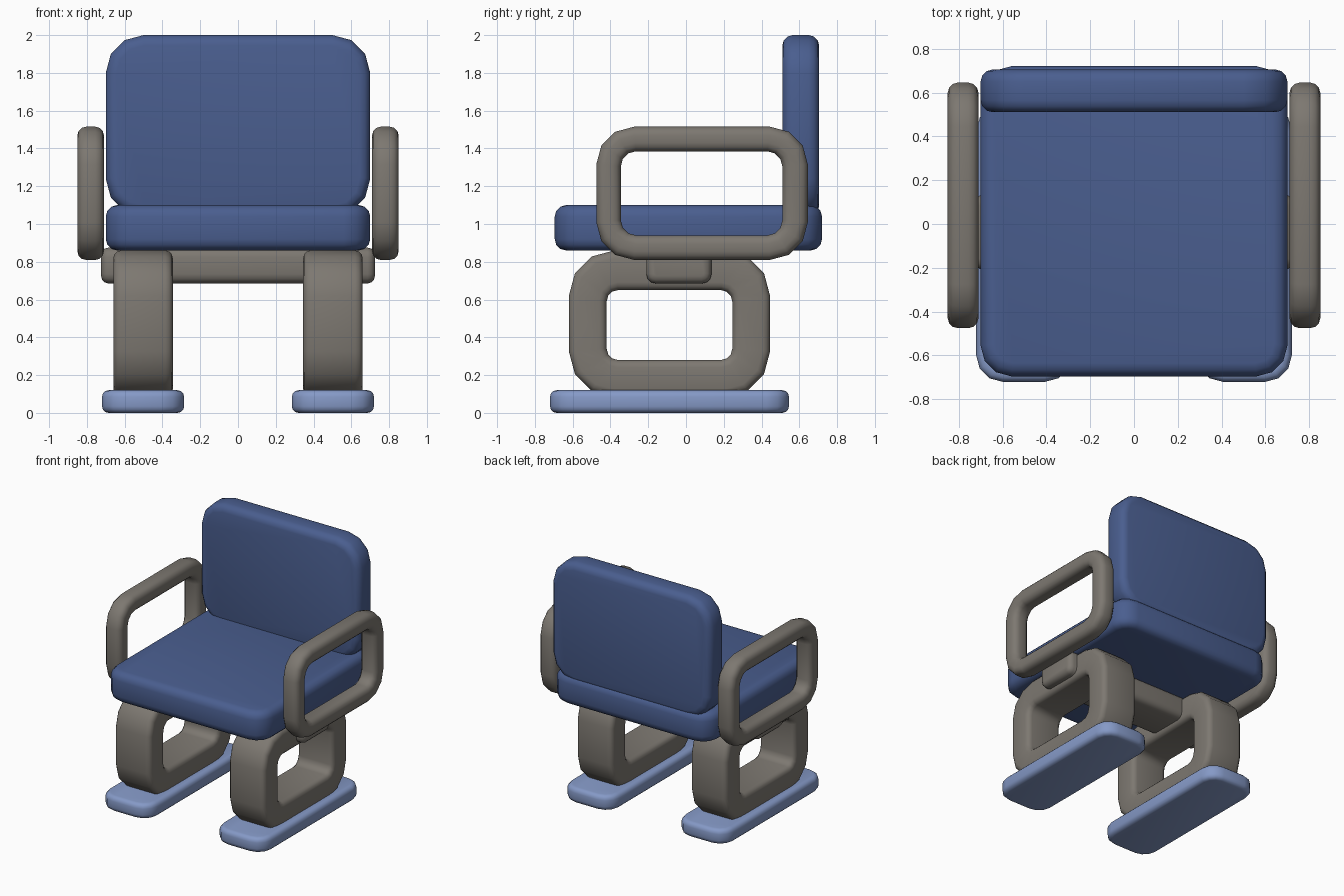
import bpy, bmesh, math

if "Cube" in bpy.data.objects:
    bpy.data.objects.remove(bpy.data.objects["Cube"])


def material(name, rgb):
    m = bpy.data.materials.new(name)
    m.diffuse_color = (*rgb, 1)
    m.use_nodes = True
    m.node_tree.nodes["Principled BSDF"].inputs["Base Color"].default_value = m.diffuse_color
    return m


NAVY = material("navy cushion", (0.068, 0.112, 0.275))
LIGHT = material("light blue runner", (0.235, 0.32, 0.57))
GREY = material("warm grey frame", (0.205, 0.188, 0.165))


def rounded_loop(u0, u1, v0, v1, r, segs=3):
    """Rounded rectangle outline, counter-clockwise."""
    pts = []
    corners = ((u1 - r, v1 - r), (u0 + r, v1 - r), (u0 + r, v0 + r), (u1 - r, v0 + r))
    for k, (cu, cv) in enumerate(corners):
        for i in range(segs + 1):
            a = math.pi / 2 * (k + i / segs)
            pts.append((cu + r * math.cos(a), cv + r * math.sin(a)))
    return pts


def slab(name, axis, span, outer, mat, bevel, hole=None):
    """Extrude a rounded outline along an axis, optionally with a hole, and soften its rims."""
    def place(p, d):
        u, v = p
        return {"x": (d, u, v), "y": (u, d, v), "z": (u, v, d)}[axis]

    bm = bmesh.new()
    loops = [[[bm.verts.new(place(p, d)) for p in rounded_loop(*shape)] for d in span]
             for shape in ([outer, hole] if hole else [outer])]
    n = len(loops[0][0])
    for near, far in loops:
        for i in range(n):
            j = (i + 1) % n
            bm.faces.new((near[i], near[j], far[j], far[i]))
    for side in (0, 1):
        if hole:
            a, b = loops[0][side], loops[1][side]
            for i in range(n):
                j = (i + 1) % n
                bm.faces.new((a[i], a[j], b[j], b[i]))
        else:
            bm.faces.new(loops[0][side])
    bmesh.ops.recalc_face_normals(bm, faces=bm.faces)
    mesh = bpy.data.meshes.new(name)
    bm.to_mesh(mesh)
    bm.free()
    mesh.materials.append(mat)
    ob = bpy.data.objects.new(name, mesh)
    bpy.context.collection.objects.link(ob)
    mod = ob.modifiers.new("soft rims", "BEVEL")
    mod.width = bevel
    mod.segments = 3
    mod.limit_method = "ANGLE"
    mod.angle_limit = math.radians(50)
    bpy.ops.object.select_all(action="DESELECT")
    ob.select_set(True)
    bpy.context.view_layer.objects.active = ob
    bpy.ops.object.modifier_apply(modifier=mod.name)
    bpy.ops.object.shade_smooth_by_angle(angle=math.radians(40))
    return ob


# Cushions
slab("seat", "z", (0.86, 1.10), (-0.70, 0.70, -0.695, 0.72, 0.14), NAVY, 0.06)
slab("backrest", "y", (0.51, 0.705), (-0.70, 0.70, 1.04, 2.0, 0.20), NAVY, 0.055)

# Bar joining the two legs under the seat
slab("crossbar", "x", (-0.725, 0.725), (-0.21, 0.135, 0.685, 0.875, 0.05), GREY, 0.04)

# Paired frame parts
for label, s in (("right", 1), ("left", -1)):
    slab(label + "_armrest", "x", (s * 0.71, s * 0.85),
         (-0.475, 0.645, 0.81, 1.515, 0.20), GREY, 0.045,
         hole=(-0.345, 0.51, 0.94, 1.385, 0.08))
    slab(label + "_leg", "x", (s * 0.345, s * 0.66),
         (-0.62, 0.445, 0.085, 0.86, 0.24), GREY, 0.04,
         hole=(-0.42, 0.245, 0.28, 0.65, 0.06))
    u = sorted((s * 0.285, s * 0.72))
    slab(label + "_foot_runner", "z", (0.0, 0.12),
         (u[0], u[1], -0.72, 0.545, 0.12), LIGHT, 0.035)
